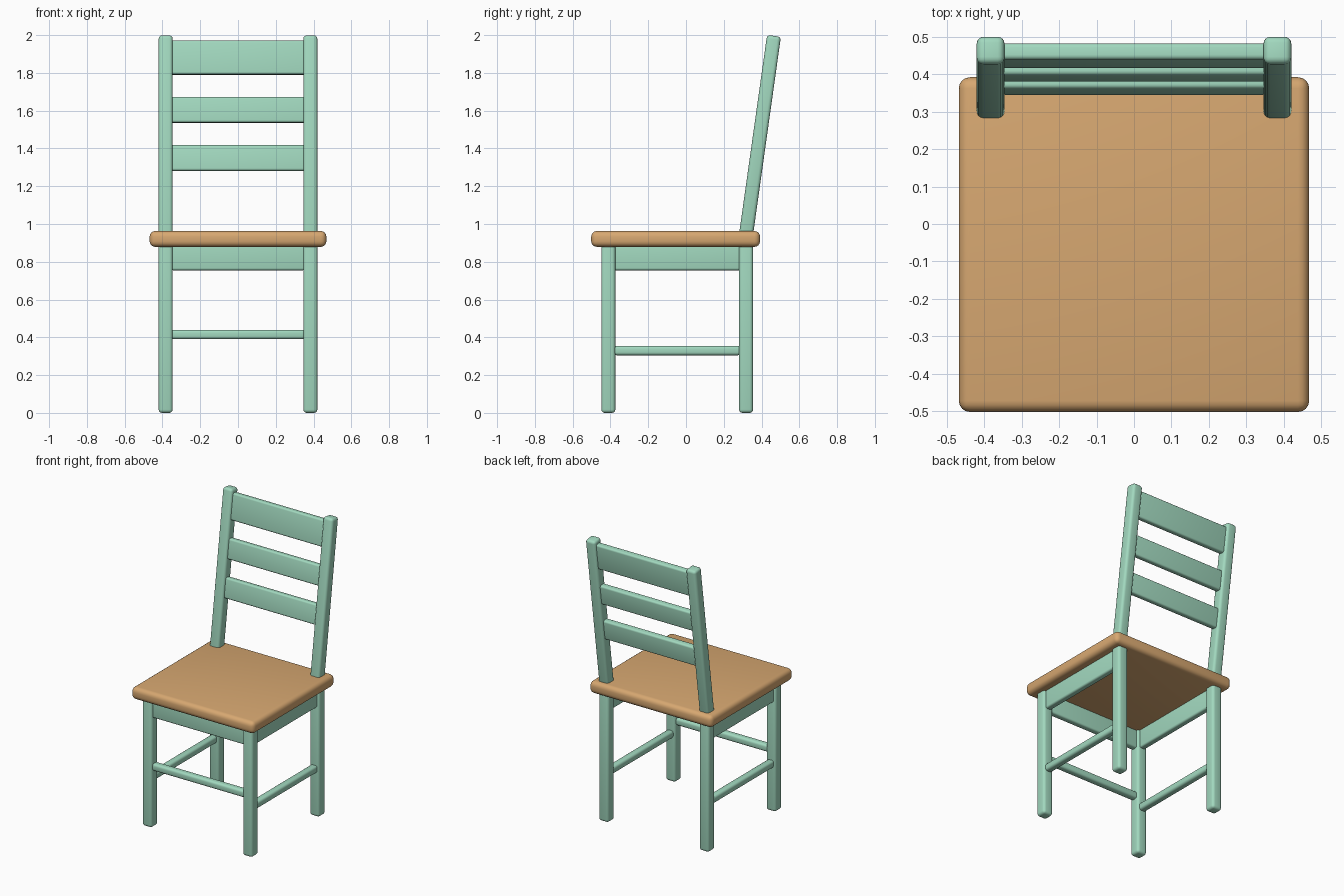
import bpy, math
from mathutils import Vector

if "Cube" in bpy.data.objects:
    bpy.data.objects.remove(bpy.data.objects["Cube"])


def material(name, rgb):
    m = bpy.data.materials.new(name)
    m.diffuse_color = (*rgb, 1.0)
    m.use_nodes = True
    m.node_tree.nodes["Principled BSDF"].inputs["Base Color"].default_value = m.diffuse_color
    return m


GREEN = material("mint_paint", (0.36, 0.69, 0.52))
WOOD = material("tan_wood", (0.68, 0.39, 0.165))


def rounded_box(name, centre, size, mat, radius, tilt=0.0):
    """Box with softly rounded edges, optionally leaning back about x."""
    bpy.ops.mesh.primitive_cube_add(size=1, location=centre)
    ob = bpy.context.object
    ob.name = name
    ob.scale = size
    bpy.ops.object.transform_apply(location=False, rotation=False, scale=True)
    ob.rotation_euler.x = -tilt
    ob.data.materials.append(mat)
    bev = ob.modifiers.new("round_edges", 'BEVEL')
    bev.width = radius
    bev.segments = 4
    bev.limit_method = 'NONE'
    bpy.ops.object.modifier_apply(modifier=bev.name)
    bpy.ops.object.shade_smooth_by_angle(angle=math.radians(40))
    return ob


LEG = 0.074                        # leg and post thickness
LEG_X, FRONT_Y, REAR_Y = 0.383, -0.411, 0.318
MID_Y = (FRONT_Y + REAR_Y) / 2
SPAN_X = 2 * LEG_X - LEG + 0.02    # rails tuck slightly into the legs
SPAN_Y = REAR_Y - FRONT_Y - LEG + 0.02
LEAN = math.radians(8)

# Seat board
rounded_box("seat", (0, -0.055, 0.921), (0.936, 0.894, 0.084), WOOD, 0.03)

# Backrest axis, from inside the seat up to the post tops
base = Vector((0, 0.3145, 0.92))
axis = Vector((0, math.sin(LEAN), math.cos(LEAN)))
post_len = (1.996 - base.z) / axis.z

for side, label in ((-1, "left"), (1, "right")):
    x = side * LEG_X
    # Legs
    for y, place in ((FRONT_Y, "front"), (REAR_Y, "rear")):
        rounded_box(f"{place}_leg_{label}", (x, y, 0.45), (LEG, LEG, 0.90), GREEN, 0.018)
    # Side apron and stretcher
    rounded_box(f"side_apron_{label}", (x, MID_Y, 0.825), (0.044, SPAN_Y, 0.14), GREEN, 0.012)
    rounded_box(f"side_stretcher_{label}", (x, MID_Y, 0.33), (0.05, SPAN_Y, 0.05), GREEN, 0.016)
    # Leaning back post
    c = base + axis * post_len / 2
    rounded_box(f"back_post_{label}", (x, c.y, c.z), (LEG, LEG, post_len), GREEN, 0.018, LEAN)

# Front apron and stretcher
rounded_box("front_apron", (0, FRONT_Y, 0.825), (SPAN_X, 0.044, 0.14), GREEN, 0.012)
rounded_box("front_stretcher", (0, FRONT_Y, 0.415), (SPAN_X, 0.05, 0.05), GREEN, 0.016)

# Back slats, lying in the plane of the posts
for i, (low, high) in enumerate(((1.28, 1.417), (1.535, 1.672), (1.79, 1.97))):
    c = base + axis * (((low + high) / 2 - base.z) / axis.z)
    rounded_box(f"back_slat_{i + 1}", c, (SPAN_X, 0.044, high - low), GREEN, 0.012, LEAN)
